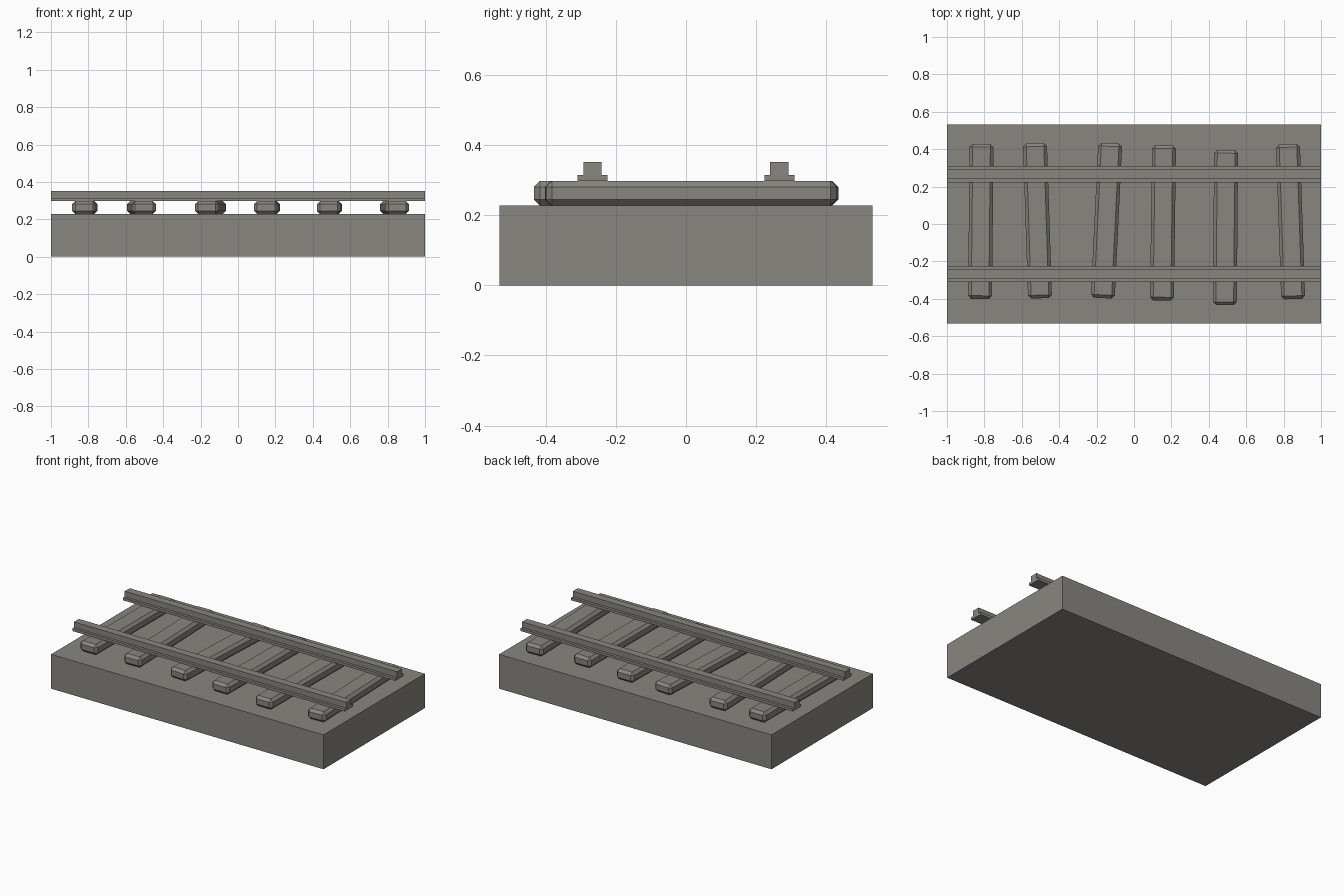
import bpy, bmesh, math
from mathutils import Matrix

if "Cube" in bpy.data.objects:
    bpy.data.objects.remove(bpy.data.objects["Cube"])

stone = bpy.data.materials.new("warm_grey")
stone.diffuse_color = (0.25, 0.24, 0.215, 1)
stone.use_nodes = True
stone.node_tree.nodes["Principled BSDF"].inputs["Base Color"].default_value = stone.diffuse_color


def make(name, bm):
    bmesh.ops.recalc_face_normals(bm, faces=bm.faces[:])
    me = bpy.data.meshes.new(name)
    bm.to_mesh(me)
    bm.free()
    me.materials.append(stone)
    ob = bpy.data.objects.new(name, me)
    bpy.context.collection.objects.link(ob)
    return ob


def box(size, centre):
    bm = bmesh.new()
    bmesh.ops.create_cube(bm, size=1)
    bmesh.ops.scale(bm, vec=size, verts=bm.verts)
    bmesh.ops.translate(bm, vec=centre, verts=bm.verts)
    return bm


# Track bed
BED = 0.228
make("track_bed", box((2, 1.063, BED), (0, 0, BED / 2)))

# Sleepers: x, y centre, lean in x over the length
L, W, H = 0.829, 0.128, 0.070
sleepers = [(-0.819, 0.014, 0.008), (-0.516, 0.017, -0.027), (-0.147, 0.018, 0.040),
            (0.155, 0.006, 0.011), (0.489, -0.019, 0.007), (0.837, 0.013, -0.028)]
for i, (x, y, lean) in enumerate(sleepers):
    bm = box((W, L, H), (0, 0, 0))
    bmesh.ops.bevel(bm, geom=bm.edges[:], offset=0.017, segments=1, affect='EDGES')
    bm.transform(Matrix.Translation((x, y, BED + H / 2)) @
                 Matrix.Rotation(-math.asin(lean / L), 4, 'Z'))
    make(f"sleeper_{i + 1}", bm)

# Rails: stepped profile extruded along x
half = [(0.0428, 0.298), (0.0428, 0.315), (0.0257, 0.315), (0.0257, 0.352)]
profile = half + [(-y, z) for y, z in reversed(half)]
for name, yc in (("front_rail", -0.267), ("back_rail", 0.266)):
    bm = bmesh.new()
    face = bm.faces.new([bm.verts.new((-1, yc + y, z)) for y, z in profile])
    ext = bmesh.ops.extrude_face_region(bm, geom=[face], use_keep_orig=True)
    bmesh.ops.translate(bm, vec=(2, 0, 0),
                        verts=[v for v in ext["geom"] if isinstance(v, bmesh.types.BMVert)])
    make(name, bm)
